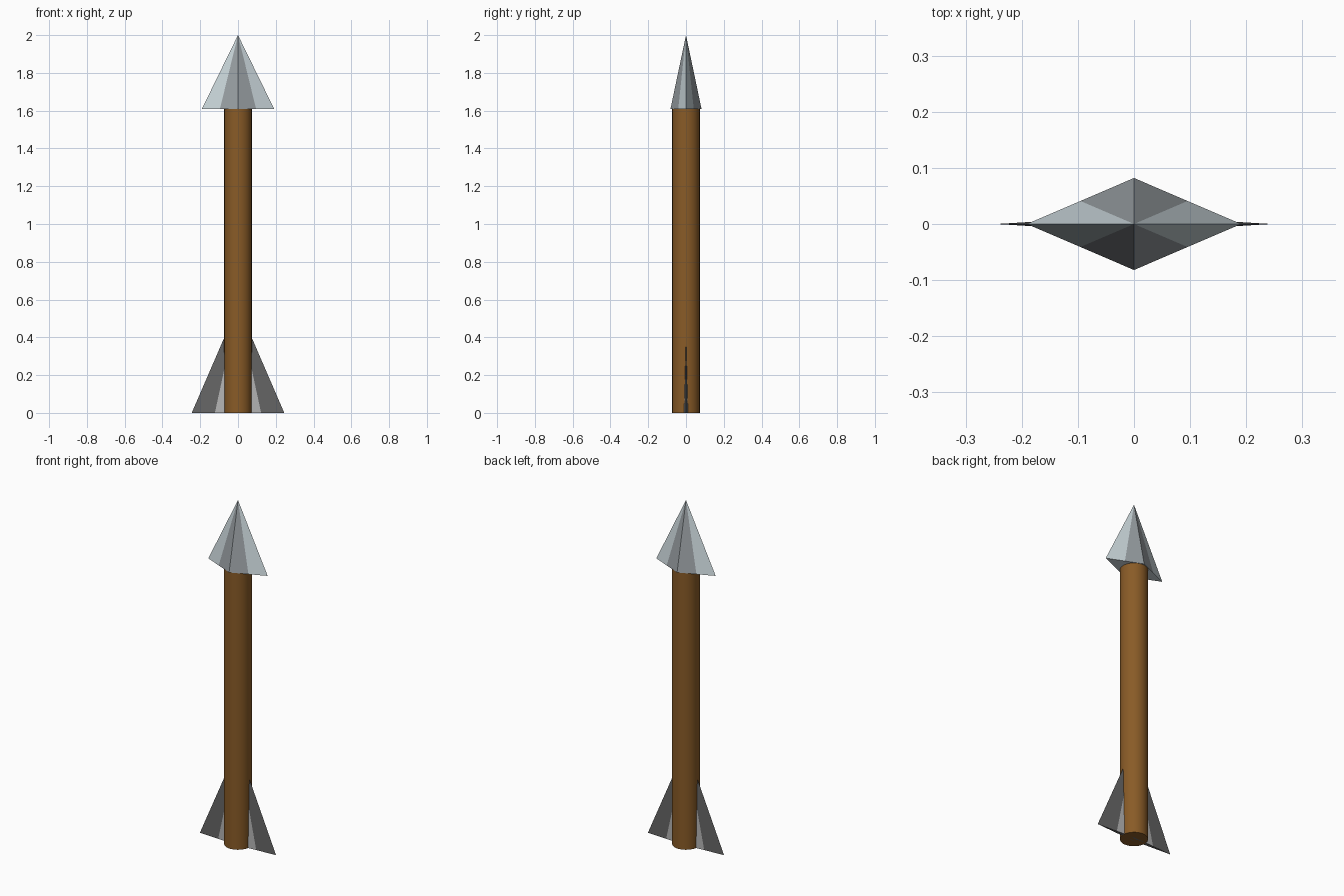
import bpy, bmesh
from mathutils import Vector

if "Cube" in bpy.data.objects:
    bpy.data.objects.remove(bpy.data.objects["Cube"])


def material(name, color):
    m = bpy.data.materials.new(name)
    m.diffuse_color = (*color, 1)
    m.use_nodes = True
    m.node_tree.nodes["Principled BSDF"].inputs["Base Color"].default_value = m.diffuse_color
    return m


wood = material("wood", (0.25, 0.105, 0.02))
steel_light = material("steel_light", (0.58, 0.66, 0.69))
steel_dark = material("steel_dark", (0.31, 0.34, 0.36))
feather_light = material("feather_light", (0.45, 0.45, 0.45))
feather_dark = material("feather_dark", (0.13, 0.13, 0.13))


def diamond_spike(name, half_x, half_y, z0, z1, outer, inner):
    """Diamond-based pyramid, each side split into an outer and inner facet."""
    corners = [Vector(c) for c in ((half_x, 0, z0), (0, half_y, z0),
                                   (-half_x, 0, z0), (0, -half_y, z0))]
    bm = bmesh.new()
    ring = []
    for i, c in enumerate(corners):
        ring.append(bm.verts.new(c))
        ring.append(bm.verts.new((c + corners[(i + 1) % 4]) / 2))
    tip = bm.verts.new((0, 0, z1))
    for i in range(8):
        face = bm.faces.new((ring[i], ring[(i + 1) % 8], tip))
        face.material_index = 0 if i in (0, 3, 4, 7) else 1
    base = bm.faces.new(ring[::-1])
    base.material_index = 0
    mesh = bpy.data.meshes.new(name)
    bm.to_mesh(mesh)
    bm.free()
    mesh.materials.append(outer)
    mesh.materials.append(inner)
    obj = bpy.data.objects.new(name, mesh)
    bpy.context.collection.objects.link(obj)
    return obj


# Round wooden shaft
bpy.ops.mesh.primitive_cylinder_add(vertices=32, radius=0.073, depth=1.61,
                                    location=(0, 0, 0.805))
shaft = bpy.context.object
shaft.name = "shaft"
shaft.data.materials.append(wood)
bpy.ops.object.shade_smooth_by_angle()

# Faceted arrow head
diamond_spike("arrow_head", 0.191, 0.082, 1.61, 2.0, steel_light, steel_dark)

# Thin tail fins, one flat spike passing through the shaft
diamond_spike("tail_fins", 0.245, 0.015, 0.0, 0.567, feather_dark, feather_light)
